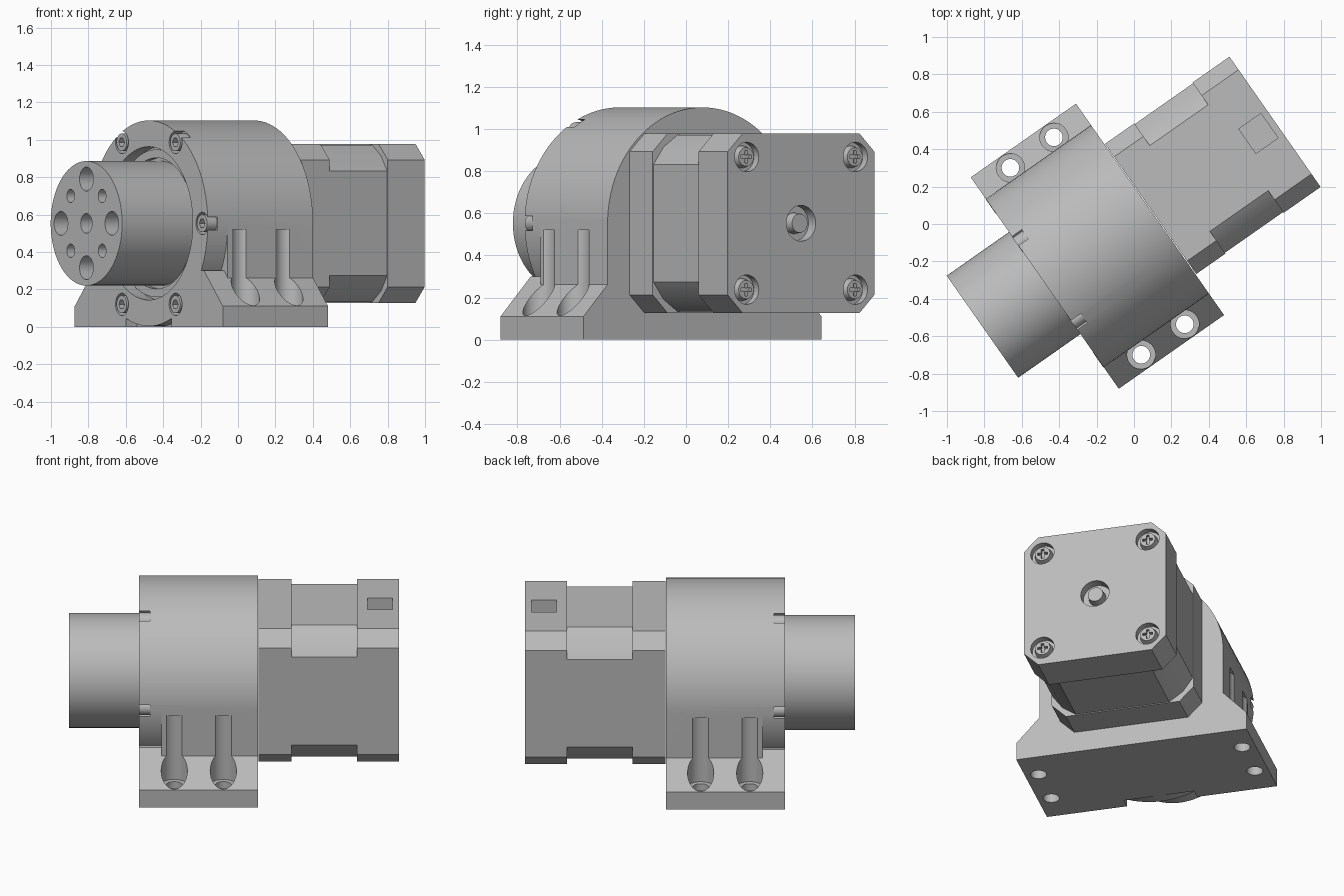
import bpy, bmesh, math
from mathutils import Matrix, Vector

if "Cube" in bpy.data.objects:
    bpy.data.objects.remove(bpy.data.objects["Cube"])

grey = bpy.data.materials.new("machined grey")
grey.use_nodes = True
grey.diffuse_color = (0.5, 0.5, 0.5, 1)
grey.node_tree.nodes["Principled BSDF"].inputs["Base Color"].default_value = (0.5, 0.5, 0.5, 1)

AXIS = 0.553                       # height of the drive axis
FRONT, BACK, END = -0.572, 0.115, 0.931
PLACE = Matrix.Rotation(math.radians(35), 4, "Z") @ Matrix.Translation((0, 0.015, 0))
parts = []


def finish(name, bm):
    bmesh.ops.recalc_face_normals(bm, faces=bm.faces)
    mesh = bpy.data.meshes.new(name)
    bm.to_mesh(mesh)
    bm.free()
    mesh.materials.append(grey)
    ob = bpy.data.objects.new(name, mesh)
    bpy.context.collection.objects.link(ob)
    return ob


def prism(name, outline, x0, x1):
    """Extrude a (y, z) outline along the drive axis."""
    bm = bmesh.new()
    face = bm.faces.new([bm.verts.new((x0, y, z)) for y, z in outline])
    ext = bmesh.ops.extrude_face_region(bm, geom=[face])["geom"]
    bmesh.ops.translate(bm, vec=(x1 - x0, 0, 0),
                        verts=[v for v in ext if isinstance(v, bmesh.types.BMVert)])
    return finish(name, bm)


def box(name, x0, x1, y0, y1, z0, z1):
    return prism(name, [(y0, z0), (y1, z0), (y1, z1), (y0, z1)], x0, x1)


def rod(name, r, x0, x1, y=0, z=AXIS, sides=32, r2=None):
    """Cylinder or cone along the drive axis."""
    bm = bmesh.new()
    m = Matrix.Translation(((x0 + x1) / 2, y, z)) @ Matrix.Rotation(math.pi / 2, 4, "Y")
    bmesh.ops.create_cone(bm, cap_ends=True, segments=sides, radius1=r,
                          radius2=r if r2 is None else r2, depth=x1 - x0, matrix=m)
    return finish(name, bm)


def post(name, r, x, y, z0, z1):
    """Vertical cylinder."""
    bm = bmesh.new()
    bmesh.ops.create_cone(bm, cap_ends=True, segments=32, radius1=r, radius2=r,
                          depth=z1 - z0, matrix=Matrix.Translation((x, y, (z0 + z1) / 2)))
    return finish(name, bm)


def combine(ob, tools, op="DIFFERENCE"):
    """Apply booleans and discard the tools."""
    for t in tools:
        mod = ob.modifiers.new("cut", "BOOLEAN")
        mod.object, mod.operation, mod.solver = t, op, "EXACT"
    bpy.context.view_layer.update()
    mesh = bpy.data.meshes.new_from_object(
        ob.evaluated_get(bpy.context.evaluated_depsgraph_get()))
    ob.modifiers.clear()
    ob.data = mesh
    for t in tools:
        bpy.data.objects.remove(t)
    return ob


def keep(ob):
    parts.append(ob)
    return ob


def polar(r, deg):
    a = math.radians(deg)
    return r * math.cos(a), AXIS + r * math.sin(a)


# Gearbox housing: barrel, straight-sided body and sloped foot
half = [(0.69, 0), (0.69, 0.11), (0.515, 0.3)]
foot = prism("foot", half + [(-y, z) for y, z in reversed(half)], FRONT, BACK)
combine(foot, [box("notch", FRONT - 0.1, FRONT + 0.07, -0.21, 0.21, -0.1, 0.1)])
body = box("body", FRONT + 0.13, BACK, -0.55, 0.55, 0, AXIS)
housing = rod("gearbox_housing", 0.55, FRONT, BACK, sides=96)
combine(housing, [body, foot], "UNION")
cuts = [rod("bore", 0.41, FRONT - 0.1, FRONT + 0.08, sides=64)]
BOLTS = [polar(0.5, 60 * i) for i in range(6)]
cuts += [rod("bolt_pocket", 0.06, FRONT - 0.1, FRONT + 0.063, y, z) for y, z in BOLTS]
for x in (-0.369, -0.085):
    for y in (-0.61, 0.61):
        cuts.append(post("mount_hole", 0.047, x, y, -0.1, 0.2))
        cuts.append(post("mount_channel", 0.076, x, y, 0.105, 0.52))
keep(combine(housing, cuts))

# Socket head bolts around the front ring
for y, z in BOLTS:
    bolt = rod("ring_bolt", 0.047, FRONT - 0.002, FRONT + 0.07, y, z)
    keep(combine(bolt, [rod("socket", 0.026, FRONT - 0.1, FRONT + 0.035, y, z, 6)]))

# Output flange with its hole pattern
flange = rod("output_flange", 0.333, -0.979, FRONT + 0.1, sides=80)
holes = [rod("hole", 0.053, -1.1, -0.85)]
for i in range(4):
    y, z = polar(0.237, 90 * i)
    holes.append(rod("hole", 0.064, -1.1, -0.8, y, z))
    y, z = polar(0.207, 45 + 90 * i)
    holes.append(rod("hole", 0.036, -1.1, -0.85, y, z))
keep(combine(flange, holes))
keep(combine(rod("bearing_ring", 0.395, FRONT + 0.05, FRONT + 0.1, sides=64),
             [rod("gap", 0.35, FRONT, FRONT + 0.2, sides=64)]))


# Motor: two end caps and a middle stack with rounder corners
def square(h, c, bulge=0.0):
    pts = []
    for i in range(4):
        rot = Matrix.Rotation(i * math.pi / 2, 2)
        m = h - c / 2 + bulge
        corner = [(h, h - c), (m, m), (h - c, h)] if bulge else [(h, h - c), (h - c, h)]
        for p in corner:
            q = rot @ Vector(p)
            pts.append((q.x, AXIS + q.y))
    return pts


keep(prism("motor_front_cap", square(0.425, 0.085), BACK + 0.004, 0.31))
keep(prism("motor_stack", square(0.42, 0.14, 0.012), 0.3, 0.7))
cap = prism("motor_rear_cap", square(0.425, 0.085), 0.69, END)
SCREWS = [(sy * 0.315, AXIS + sz * 0.315) for sy in (-1, 1) for sz in (-1, 1)]
cuts = [rod("screw_recess", 0.07, END - 0.04, END + 0.1, y, z) for y, z in SCREWS]
cuts.append(rod("shaft_recess", 0.085, END - 0.06, END + 0.1))
cuts.append(box("cable_socket", 0.75, 0.895, -0.08, 0.08, 0.88, 1.1))
keep(combine(cap, cuts))
keep(rod("rear_shaft", 0.055, END - 0.1, END - 0.01, r2=0.045))

# Cross recess screws on the rear cap
for y, z in SCREWS:
    screw = rod("rear_screw", 0.056, END - 0.05, END - 0.004, y, z, r2=0.044)
    keep(combine(screw, [
        box("slot", END - 0.025, END + 0.1, y - 0.03, y + 0.03, z - 0.008, z + 0.008),
        box("slot", END - 0.025, END + 0.1, y - 0.008, y + 0.008, z - 0.03, z + 0.03)]))

# Turn everything onto the diagonal and shade
bpy.ops.object.select_all(action="DESELECT")
for ob in parts:
    ob.data.transform(PLACE)
    ob.select_set(True)
bpy.context.view_layer.objects.active = parts[0]
bpy.ops.object.shade_smooth_by_angle(angle=math.radians(30))
